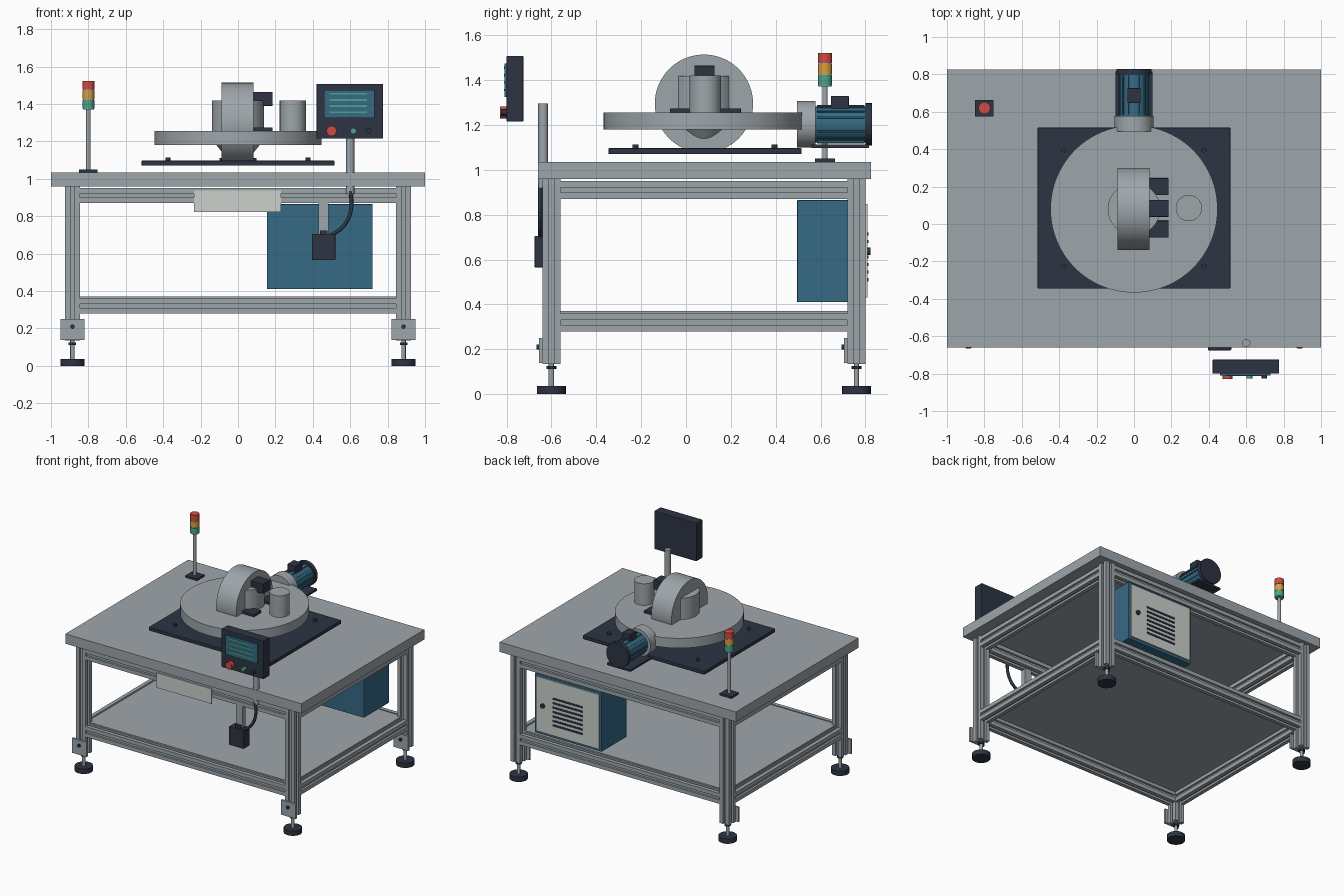
import bpy, bmesh, math
from mathutils import Matrix, Vector

if "Cube" in bpy.data.objects:
    bpy.data.objects.remove(bpy.data.objects["Cube"])


def mat(name, r, g, b):
    m = bpy.data.materials.new(name)
    lin = [((c / 255 + 0.055) / 1.055) ** 2.4 for c in (r, g, b)]
    m.diffuse_color = (*lin, 1)
    m.use_nodes = True
    m.node_tree.nodes["Principled BSDF"].inputs["Base Color"].default_value = m.diffuse_color
    return m


GRAY = mat("steel_gray", 158, 166, 171)
DARK = mat("dark_slate", 45, 52, 66)
BLUE = mat("machine_blue", 54, 106, 133)
PALE = mat("pale_panel", 203, 209, 204)
RED = mat("signal_red", 208, 76, 66)
AMBER = mat("signal_amber", 216, 160, 62)
GREEN = mat("signal_green", 76, 164, 134)


def finish(name, bm, m, smooth=False):
    bmesh.ops.recalc_face_normals(bm, faces=bm.faces)
    me = bpy.data.meshes.new(name)
    bm.to_mesh(me)
    bm.free()
    me.materials.append(m)
    ob = bpy.data.objects.new(name, me)
    bpy.context.collection.objects.link(ob)
    if smooth:
        bpy.ops.object.select_all(action='DESELECT')
        ob.select_set(True)
        bpy.context.view_layer.objects.active = ob
        bpy.ops.object.shade_smooth_by_angle(angle=math.radians(35))
    return ob


def box(name, x, y, z, m, bevel=0):
    """Box from (min, max) ranges."""
    bm = bmesh.new()
    size = [r[1] - r[0] for r in (x, y, z)]
    mid = [(r[1] + r[0]) / 2 for r in (x, y, z)]
    bmesh.ops.create_cube(bm, size=1, matrix=Matrix.Translation(mid) @ Matrix.Diagonal((*size, 1)))
    if bevel:
        bmesh.ops.bevel(bm, geom=bm.edges[:], offset=bevel, segments=2, affect='EDGES', profile=0.5)
    return finish(name, bm, m)


AXES = {'z': Matrix(), 'x': Matrix.Rotation(math.pi / 2, 4, 'Y'), 'y': Matrix.Rotation(-math.pi / 2, 4, 'X')}


def cyl(name, a, b, center, r, m, axis='z', r2=None, seg=48):
    """Cylinder or cone running from a to b along an axis through the 2D center."""
    c = list(center)
    c.insert('xyz'.index(axis), (a + b) / 2)
    bm = bmesh.new()
    bmesh.ops.create_cone(bm, cap_ends=True, segments=seg, radius1=r, radius2=r if r2 is None else r2,
                          depth=b - a, matrix=Matrix.Translation(c) @ AXES[axis])
    return finish(name, bm, m, True)


def extrusion(name, a, b, center, m=GRAY, axis='z', h=0.04, g=0.011, d=0.016):
    """Slotted square aluminium bar."""
    quarter = [(h, -h), (h, -g), (h - d, -g), (h - d, g), (h, g)]
    pts = []
    for k in range(4):
        rot = Matrix.Rotation(k * math.pi / 2, 2)
        pts += [rot @ Vector(p) for p in quarter]
    c = list(center)
    c.insert('xyz'.index(axis), (a + b) / 2)
    place = Matrix.Translation(c) @ AXES[axis]
    bm = bmesh.new()
    face = bm.faces.new([bm.verts.new((p.x, p.y, -(b - a) / 2)) for p in pts])
    out = bmesh.ops.extrude_face_region(bm, geom=[face])
    bmesh.ops.translate(bm, vec=(0, 0, b - a), verts=[v for v in out['geom'] if isinstance(v, bmesh.types.BMVert)])
    bm.transform(place)
    return finish(name, bm, m)


# table top and shelf
box("table_top", (-1, 1), (-0.66, 0.825), (0.96, 1.035), GRAY)
box("lower_shelf", (-0.87, 0.87), (-0.585, 0.745), (0.355, 0.37), GRAY)

# legs, brackets and levelling feet
LX, LY = 0.885, (-0.6, 0.76)
for x in (-LX, LX):
    for y in LY:
        extrusion("leg", 0.135, 0.96, (x, y))
        box("leg_bracket", (x - 0.063, x + 0.063), (y - 0.056, y - 0.04), (0.138, 0.25), GRAY)
        cyl("bracket_bolt", y - 0.066, y - 0.056, (x, 0.21), 0.012, DARK, 'y', seg=16)
        cyl("foot_rod", 0.037, 0.136, (x, y), 0.012, GRAY, seg=16)
        cyl("foot_nut", 0.112, 0.126, (x, y), 0.023, DARK, seg=6)
        cyl("foot_pad", 0, 0.037, (x, y), 0.064, DARK, seg=32)

# rails
for z in (0.91, 0.32):
    for y in LY:
        extrusion("long_rail", -LX + 0.04, LX - 0.04, (y, z), axis='x')
    for x in (-LX, LX):
        extrusion("side_rail", LY[0] + 0.04, LY[1] - 0.04, (x, z), axis='y')

# base plate with bolts
box("base_plate", (-0.515, 0.515), (-0.345, 0.515), (1.07, 1.097), DARK, 0.003)
for x in (-0.375, 0.375):
    for y in (-0.225, 0.395):
        cyl("plate_bolt", 1.097, 1.114, (x, y), 0.013, DARK, seg=16)

# turntable, drum and upright wheel
C = (0, 0.08)
cyl("turntable_neck", 1.097, 1.18, C, 0.05, GRAY, r2=0.115)
cyl("turntable", 1.18, 1.255, C, 0.447, GRAY, seg=96)
cyl("center_drum", 1.255, 1.418, C, 0.14, GRAY)
cyl("upright_wheel", -0.087, 0.083, (0.08, 1.295), 0.219, GRAY, 'x', seg=96)
cyl("side_drum", 1.255, 1.42, (0.293, 0.085), 0.07, GRAY)
box("upper_block", (0.08, 0.185), (0.038, 0.128), (1.39, 1.465), DARK, 0.003)
for y in (-0.027, 0.2):
    box("low_block", (0.08, 0.185), (y - 0.045, y + 0.045), (1.255, 1.274), DARK, 0.003)

# motor with cooling fins
M = (0, 1.203)
cyl("gearbox", 0.495, 0.577, M, 0.104, GRAY, 'y')
cyl("motor_body", 0.577, 0.80, M, 0.08, BLUE, 'y')
for k in range(16):
    a = k * math.pi / 8
    fin = box("motor_fin", (0.075, 0.086), (0.585, 0.795), (-0.004, 0.004), BLUE)
    fin.data.transform(Matrix.Translation((0, 0, M[1])) @ Matrix.Rotation(a, 4, 'Y'))
cyl("motor_cap", 0.80, 0.83, M, 0.094, DARK, 'y')
box("motor_foot", (-0.1, 0.1), (0.56, 0.815), (1.097, 1.112), DARK)
box("motor_terminal_box", (-0.036, 0.036), (0.646, 0.726), (1.27, 1.33), DARK, 0.004)

# signal tower
T = (-0.8, 0.62)
box("tower_base", (-0.85, -0.75), (0.576, 0.664), (1.035, 1.05), DARK)
cyl("tower_pole", 1.05, 1.52, T, 0.012, GRAY, seg=24)
for i, (name, m) in enumerate((("green", GREEN), ("amber", AMBER), ("red", RED))):
    z = 1.377 + i * 0.05
    cyl(name + "_lamp", z, z + 0.045, T, 0.032, m, seg=32)
    cyl("lamp_collar", z - 0.005, z, T, 0.029, GRAY, seg=32)

# control panel on its post
cyl("panel_post", 0.92, 1.295, (0.6, -0.637), 0.022, GRAY, seg=32)
box("panel_case", (0.42, 0.776), (-0.80, -0.725), (1.215, 1.508), DARK, 0.004)
box("panel_screen", (0.46, 0.73), (-0.809, -0.80), (1.325, 1.475), BLUE)
for i in range(4):
    z = 1.455 - i * 0.033
    box("screen_line", (0.488, 0.69), (-0.812, -0.809), (z - 0.005, z + 0.005), GREEN)
for name, x, r, d, m in (("stop_button", 0.5, 0.027, 0.03, RED), ("start_button", 0.617, 0.016, 0.025, GREEN),
                         ("selector_button", 0.697, 0.014, 0.025, DARK)):
    cyl(name, -0.80 - d, -0.80, (x, 1.256), r, m, 'y', seg=24)

# junction box, its hanger and the cable
box("box_hanger", (0.43, 0.485), (-0.64, -0.60), (0.70, 0.88), GRAY)
box("junction_box", (0.395, 0.52), (-0.675, -0.60), (0.565, 0.705), DARK, 0.003)
box("box_gland", (0.438, 0.478), (-0.66, -0.62), (0.705, 0.725), DARK)
cu = bpy.data.curves.new("panel_cable", 'CURVE')
cu.dimensions = '3D'
cu.bevel_depth = 0.011
cu.bevel_resolution = 3
cu.use_fill_caps = True
sp = cu.splines.new('NURBS')
path = [(0.6, 0.935), (0.612, 0.87), (0.60, 0.79), (0.55, 0.725), (0.50, 0.70), (0.48, 0.69)]
sp.points.add(len(path) - 1)
for p, (x, z) in zip(sp.points, path):
    p.co = (x, -0.65, z, 1)
sp.use_endpoint_u = True
sp.order_u = 4
cu.materials.append(DARK)
bpy.context.collection.objects.link(bpy.data.objects.new("panel_cable", cu))

# blank name plate on the front rail
box("front_plate", (-0.235, 0.23), (-0.648, -0.64), (0.823, 0.937), PALE)

# electrical cabinet with vented door
box("cabinet", (0.155, 0.72), (0.495, 0.80), (0.41, 0.865), BLUE, 0.004)
box("cabinet_door", (0.172, 0.703), (0.80, 0.809), (0.43, 0.848), PALE)
cyl("door_lock", 0.809, 0.822, (0.645, 0.637), 0.017, DARK, 'y', seg=20)
for i in range(7):
    z = 0.51 + i * 0.034
    box("door_vent", (0.31, 0.56), (0.809, 0.813), (z - 0.007, z + 0.007), DARK)
